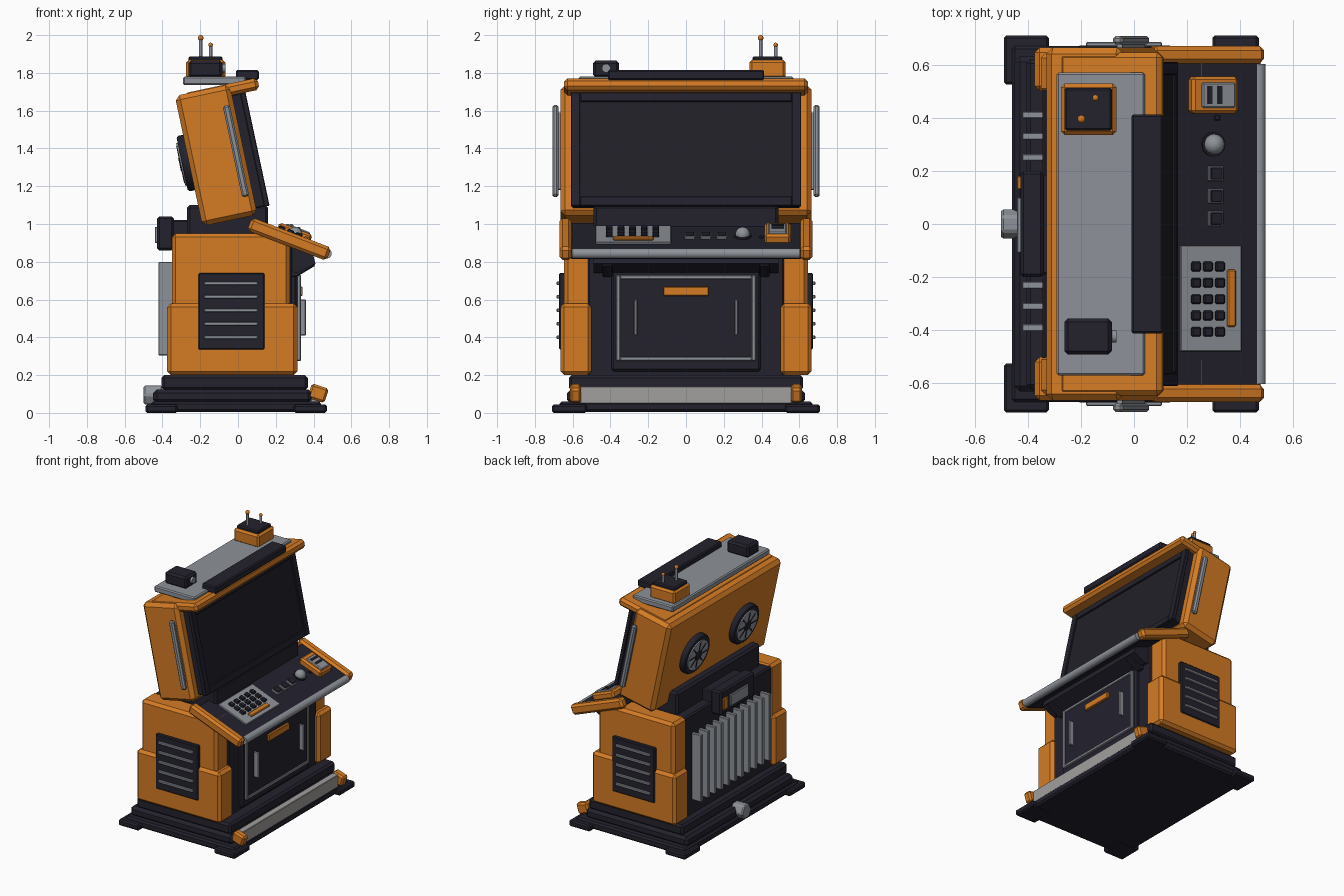
import bpy, math
from mathutils import Matrix, Vector

if "Cube" in bpy.data.objects:
    bpy.data.objects.remove(bpy.data.objects["Cube"])


def material(name, rgb):
    m = bpy.data.materials.new(name)
    m.use_nodes = True
    m.diffuse_color = (*rgb, 1)
    m.node_tree.nodes["Principled BSDF"].inputs["Base Color"].default_value = (*rgb, 1)
    return m


ORANGE = material("orange_paint", (0.66, 0.2, 0.018))
DARK = material("dark_casing", (0.017, 0.016, 0.027))
GLASS = material("screen_glass", (0.014, 0.014, 0.02))
GREY = material("grey_metal", (0.27, 0.29, 0.32))
PALE = material("pale_strip", (0.36, 0.35, 0.34))

# Tilted working frames: local x points out of the screen or desk front
WORLD = Matrix()
HEAD = Matrix.Translation((-0.112, 0, 1.357)) @ Matrix.Rotation(math.radians(-12), 4, 'Y')
DESK = Matrix.Translation((0.271, 0, 0.92)) @ Matrix.Rotation(math.radians(21), 4, 'Y')
SIDES = (("front", -1), ("back", 1))


def finish(name, verts, faces, mat, frame, bevel=0.0, segments=1):
    me = bpy.data.meshes.new(name)
    me.from_pydata(verts, [], faces)
    me.materials.append(mat)
    ob = bpy.data.objects.new(name, me)
    bpy.context.collection.objects.link(ob)
    ob.matrix_world = frame
    if bevel:
        mod = ob.modifiers.new("Bevel", 'BEVEL')
        mod.width, mod.segments = bevel, segments
        mod.limit_method = 'ANGLE'
    return ob


def prism(name, profile, y0, y1, mat, frame=WORLD, bevel=0.0, segments=1):
    """Counter-clockwise x-z profile extruded along y."""
    n = len(profile)
    verts = [(x, y, z) for y in (y0, y1) for x, z in profile]
    faces = [tuple(range(n)), tuple(reversed(range(n, 2 * n)))]
    faces += [(i, i + n, (i + 1) % n + n, (i + 1) % n) for i in range(n)]
    return finish(name, verts, faces, mat, frame, bevel, segments)


def box(name, x, y, z, mat, bevel=0.008, frame=WORLD, segments=1):
    profile = [(x[0], z[0]), (x[1], z[0]), (x[1], z[1]), (x[0], z[1])]
    return prism(name, profile, y[0], y[1], mat, frame, bevel, segments)


def pair(name, x, y, z, mat, bevel=0.008, frame=WORLD, segments=1):
    for side, s in SIDES:
        box(f"{side}_{name}", x, sorted((s * y[0], s * y[1])), z, mat, bevel, frame, segments)


def rod(name, a, b, r, mat, frame=WORLD, sides=20, bevel=0.0):
    a, b = Vector(a), Vector(b)
    turn = (b - a).to_track_quat('Z', 'Y').to_matrix().to_4x4()
    h = (b - a).length
    ring = [(r * math.cos(t), r * math.sin(t)) for t in (2 * math.pi * i / sides for i in range(sides))]
    verts = [(x, y, z) for z in (0, h) for x, y in ring]
    faces = [tuple(reversed(range(sides))), tuple(range(sides, 2 * sides))]
    faces += [(i, (i + 1) % sides, (i + 1) % sides + sides, i + sides) for i in range(sides)]
    ob = finish(name, verts, faces, mat, frame @ Matrix.Translation(a) @ turn, bevel)
    for f in ob.data.polygons:
        f.use_smooth = sides > 10 and len(f.vertices) == 4
    return ob


def ball(name, p, r, mat, frame=WORLD):
    bpy.ops.mesh.primitive_uv_sphere_add(segments=16, ring_count=10, radius=r)
    ob = bpy.context.object
    ob.name = name
    ob.matrix_world = frame @ Matrix.Translation(p)
    ob.data.materials.append(mat)
    bpy.ops.object.shade_smooth()


def rect_frame(name, x, half, z, t, mat, frame=WORLD):
    pair(name + "_side", x, (half - t, half), z, mat, 0.004, frame)
    box(name + "_bottom", x, (t - half, half - t), (z[0], z[0] + t), mat, 0.004, frame)
    box(name + "_top", x, (t - half, half - t), (z[1] - t, z[1]), mat, 0.004, frame)


# Base with corner feet
box("base_plate", (-0.46, 0.44), (-0.67, 0.67), (0.005, 0.06), DARK, 0.012)
box("base_step", (-0.45, 0.39), (-0.63, 0.63), (0.05, 0.125), DARK, 0.02)
box("base_slab", (-0.405, 0.37), (-0.62, 0.62), (0.12, 0.2), DARK, 0.015)
pair("rear_foot", (-0.49, -0.32), (0.525, 0.71), (0, 0.045), DARK, 0.01)
pair("fore_foot", (0.295, 0.47), (0.525, 0.71), (0, 0.045), DARK, 0.01)
KICK = Matrix.Translation((0.42, 0, 0.1)) @ Matrix.Rotation(math.radians(18), 4, 'Y')
box("kick_strip", (0.385, 0.435), (-0.56, 0.56), (0.035, 0.14), PALE, 0.004)
pair("kick_clip", (-0.045, 0.05), (0.555, 0.615), (-0.035, 0.045), ORANGE, 0.012, KICK)
rod("rear_plug_collar", (-0.44, 0, 0.095), (-0.47, 0, 0.095), 0.05, GREY, sides=8)
rod("rear_plug", (-0.4, 0, 0.095), (-0.5, 0, 0.095), 0.058, GREY, sides=6, bevel=0.008)

# Lower cabinet
box("cabinet_core", (-0.345, 0.285), (-0.52, 0.52), (0.19, 0.94), DARK, 0.01)
pair("upper_cheek", (-0.35, 0.275), (0.49, 0.645), (0.5, 0.95), ORANGE, 0.02)
pair("lower_cheek", (-0.375, 0.315), (0.5, 0.665), (0.2, 0.58), ORANGE, 0.02)
pair("vent_panel", (-0.21, 0.14), (0.62, 0.672), (0.335, 0.74), DARK, 0.006)
for i in range(5):
    z = 0.4 + 0.0715 * i
    pair(f"vent_slat_{i}", (-0.18, 0.105), (0.66, 0.685), (z - 0.01, z + 0.01), GREY, 0.004)
box("neck", (-0.27, 0.16), (-0.49, 0.49), (0.92, 1.1), DARK, 0.015)

# Cabinet door
box("door_surround", (0.27, 0.315), (-0.395, 0.395), (0.22, 0.8), DARK, 0.012)
box("door_panel", (0.3, 0.325), (-0.36, 0.36), (0.29, 0.72), DARK, 0.004)
rect_frame("door_trim", (0.3, 0.333), 0.37, (0.275, 0.73), 0.022, GREY)
box("door_label", (0.32, 0.342), (-0.12, 0.12), (0.62, 0.668), ORANGE, 0.004)
pair("door_handle", (0.32, 0.36), (0.258, 0.274), (0.41, 0.6), GREY, 0.004)

# Rear radiator fins and service unit
for i in range(11):
    y = 0.01 + 0.08 * (i - 5)
    box(f"radiator_fin_{i}", (-0.42, -0.34), (y - 0.013, y + 0.013), (0.305, 0.8), GREY, 0.003)
box("service_unit", (-0.428, -0.34), (-0.2, 0.2), (0.86, 1.04), DARK, 0.012)
box("service_neck", (-0.35, -0.26), (-0.19, 0.19), (0.88, 1.02), DARK)
box("service_display", (-0.44, -0.42), (-0.11, 0.1), (0.9, 0.985), GREY, 0.004)
box("service_tab", (-0.44, -0.42), (0.13, 0.18), (0.9, 0.985), ORANGE, 0.004)

# Tilted screen housing
box("screen_housing", (-0.151, 0.146), (-0.665, 0.665), (-0.345, 0.36), ORANGE, 0.025, HEAD)
box("housing_brow", (-0.1, 0.296), (-0.645, 0.645), (0.3, 0.364), ORANGE, 0.018, HEAD)
box("screen_body", (0.1, 0.205), (-0.6, 0.6), (-0.31, 0.302), DARK, 0.005, HEAD)
rect_frame("screen_bezel", (0.19, 0.219), 0.61, (-0.312, 0.302), 0.05, DARK, HEAD)
box("screen", (0.2, 0.208), (-0.56, 0.56), (-0.262, 0.252), GLASS, 0, HEAD)
pair("grab_bar", (0.086, 0.124), (0.675, 0.708), (-0.24, 0.255), GREY, 0.01, HEAD)
pair("grab_bar_mount", (0.095, 0.115), (0.65, 0.68), (-0.2, 0.215), GREY, 0, HEAD)

# Rear fans
for side, s in SIDES:
    y = 0.29 * s
    rod(f"{side}_fan_rim", (-0.14, y, 0), (-0.188, y, 0), 0.15, DARK, HEAD, 28, 0.01)
    rod(f"{side}_fan_disc", (-0.18, y, 0), (-0.196, y, 0), 0.115, GREY, HEAD, 28)
    rod(f"{side}_fan_hub", (-0.18, y, 0), (-0.202, y, 0), 0.035, DARK, HEAD, 12)
    for i in range(8):
        spoke = HEAD @ Matrix.Translation((0, y, 0)) @ Matrix.Rotation(i * math.pi / 4, 4, 'X')
        box(f"{side}_fan_slit_{i}", (-0.199, -0.18), (-0.005, 0.005), (0.03, 0.1), DARK, 0, spoke)

# Roof equipment
box("roof_plate", (-0.292, 0.042), (-0.57, 0.57), (1.735, 1.78), GREY, 0.008)
box("roof_visor", (-0.01, 0.11), (-0.413, 0.413), (1.762, 1.816), DARK, 0.008)
box("beacon_base", (-0.275, -0.066), (0.335, 0.528), (1.77, 1.868), ORANGE, 0.014)
box("beacon_lid", (-0.262, -0.082), (0.352, 0.512), (1.85, 1.888), DARK, 0.008)
for name, x, y, top, r in (("tall", -0.198, 0.395, 1.985, 0.015), ("short", -0.145, 0.475, 1.948, 0.012)):
    rod(f"{name}_antenna", (x, y, 1.88), (x, y, top), 0.009, GREY, sides=12)
    ball(f"{name}_antenna_tip", (x, y, top), r, ORANGE)
box("camera_box", (-0.262, -0.083), (-0.492, -0.355), (1.775, 1.865), DARK, 0.014)
rod("camera_lens", (-0.1, -0.423, 1.825), (-0.066, -0.423, 1.825), 0.023, GREY, sides=16)

# Sloping control desk
pair("desk_arm", (-0.225, 0.225), (0.605, 0.67), (-0.037, 0.037), ORANGE, 0.016, DESK)
box("desk_top", (-0.19, 0.205), (-0.61, 0.61), (-0.036, 0.022), DARK, 0.006, DESK)
rod("desk_edge_bar", (0.212, -0.603, 0), (0.212, 0.603, 0), 0.027, GREY, DESK)
wedge = [(0.25, 0.76), (0.31, 0.74), (0.41, 0.79), (0.39, 0.87), (0.25, 0.9)]
prism("desk_support", wedge, -0.49, 0.49, DARK)
bracket = [(0.27, 0.72), (0.31, 0.72), (0.41, 0.78), (0.38, 0.84), (0.27, 0.86)]
for side, s in SIDES:
    prism(f"{side}_desk_bracket", bracket, 0.415 * s - 0.026, 0.415 * s + 0.026, DARK, WORLD, 0.006)


def on_desk(name, x, y, z, mat, bevel=0.003):
    """Place a part by its plan position on the sloping desk."""
    box(name, [(v - 0.282) / 0.934 for v in x], y, z, mat, bevel, DESK)


# Keypad
on_desk("keypad_plate", (0.175, 0.405), (-0.48, -0.08), (0.01, 0.033), GREY)
for col in range(3):
    for row in range(5):
        x, y = 0.23 + 0.045 * col, -0.16 - 0.0615 * row
        on_desk(f"key_{col}_{row}", (x - 0.017, x + 0.017), (y - 0.018, y + 0.018), (0.03, 0.05), DARK, 0.005)
on_desk("enter_bar", (0.348, 0.38), (-0.387, -0.172), (0.03, 0.046), ORANGE, 0.005)

# Push buttons, knob and card reader
for i, y in enumerate((0.02, 0.105, 0.19)):
    on_desk(f"button_rim_{i}", (0.28, 0.336), (y - 0.028, y + 0.028), (0.01, 0.036), GREY)
    on_desk(f"button_cap_{i}", (0.286, 0.33), (y - 0.023, y + 0.023), (0.03, 0.042), DARK)
rod("knob_base", (0.02, 0.3, 0.01), (0.02, 0.3, 0.032), 0.046, DARK, DESK)
ball("knob", (0.02, 0.3, 0.035), 0.039, GREY, DESK)
on_desk("knob_marker", (0.305, 0.325), (0.39, 0.41), (0.01, 0.03), DARK)
on_desk("reader_case", (0.208, 0.383), (0.415, 0.555), (0.01, 0.065), ORANGE, 0.012)
on_desk("reader_face", (0.242, 0.368), (0.437, 0.533), (0.05, 0.073), GREY, 0.006)
for i, x in enumerate((0.27, 0.308)):
    on_desk(f"reader_slot_{i}", (x - 0.008, x + 0.008), (0.452, 0.52), (0.06, 0.078), DARK, 0)
